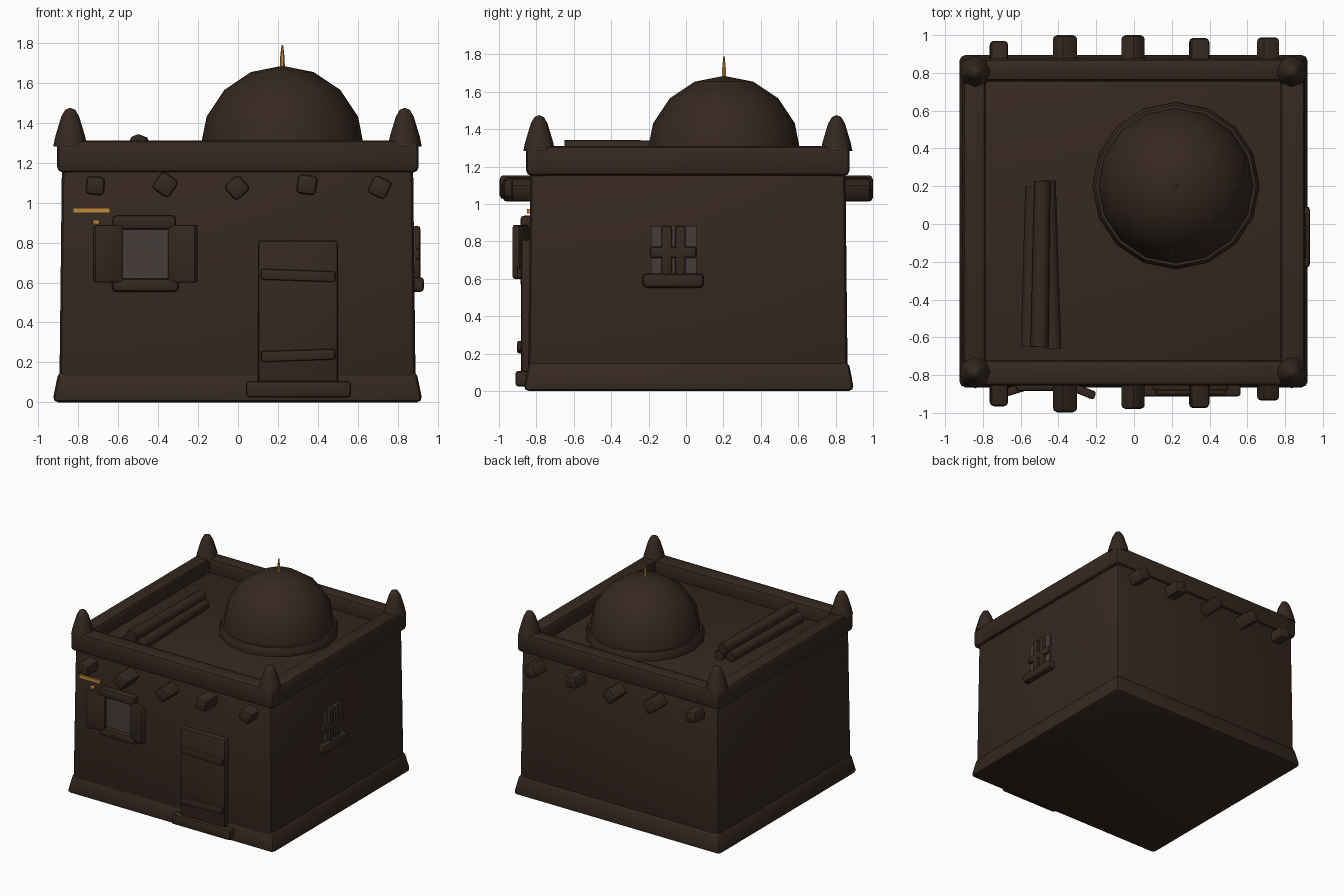
import bpy, bmesh, math, random
from mathutils import Matrix, Vector

if "Cube" in bpy.data.objects:
    bpy.data.objects.remove(bpy.data.objects["Cube"])

random.seed(4)


def material(name, col):
    m = bpy.data.materials.new(name)
    m.diffuse_color = (*col, 1)
    m.use_nodes = True
    m.node_tree.nodes["Principled BSDF"].inputs["Base Color"].default_value = m.diffuse_color
    return m


CLAY = material("clay", (0.036, 0.021, 0.014))
PANE = material("pane", (0.06, 0.045, 0.042))
GOLD = material("gold", (0.52, 0.26, 0.05))


def finish(bm, name, mat, angle=40):
    bmesh.ops.recalc_face_normals(bm, faces=bm.faces)
    me = bpy.data.meshes.new(name)
    bm.to_mesh(me)
    bm.free()
    ob = bpy.data.objects.new(name, me)
    bpy.context.collection.objects.link(ob)
    me.materials.append(mat)
    bpy.ops.object.select_all(action='DESELECT')
    ob.select_set(True)
    bpy.context.view_layer.objects.active = ob
    bpy.ops.object.shade_smooth_by_angle(angle=math.radians(angle))
    return ob


def box(name, x, y, z, bevel=0.0, mat=CLAY, taper=1.0, segs=2, rot=None):
    """Rounded box from (min, max) pairs; taper scales the top, rot = (angle, axis)."""
    bm = bmesh.new()
    bmesh.ops.create_cube(bm, size=1)
    size = Vector((x[1] - x[0], y[1] - y[0], z[1] - z[0]))
    mid = Vector((x[0] + x[1], y[0] + y[1], z[0] + z[1])) / 2
    for v in bm.verts:
        k = taper if v.co.z > 0 else 1
        v.co = Vector((v.co.x * size.x * k, v.co.y * size.y * k, v.co.z * size.z))
    if bevel:
        bmesh.ops.bevel(bm, geom=bm.edges[:], offset=bevel, segments=segs,
                        profile=0.5, affect='EDGES')
    if rot:
        bm.transform(Matrix.Rotation(math.radians(rot[0]), 4, rot[1]))
    bm.transform(Matrix.Translation(mid))
    return finish(bm, name, mat)


def lathe(name, profile, at, n, mat=CLAY, angle=50):
    """Spin a (radius, z) profile round a vertical axis."""
    bm = bmesh.new()
    rings = []
    for r, z in profile:
        if r == 0:
            rings.append([bm.verts.new((at[0], at[1], z))] * n)
        else:
            rings.append([bm.verts.new((at[0] + r * math.cos(2 * math.pi * i / n),
                                        at[1] + r * math.sin(2 * math.pi * i / n), z))
                          for i in range(n)])
    for a, b in zip(rings, rings[1:]):
        for i in range(n):
            j = (i + 1) % n
            bm.faces.new(list(dict.fromkeys([a[i], a[j], b[j], b[i]])))
    return finish(bm, name, mat, angle)


def log(name, a, b, r, n=8):
    a, b = Vector(a), Vector(b)
    bm = bmesh.new()
    bmesh.ops.create_cone(bm, cap_ends=True, segments=n, radius1=r, radius2=r * 0.9,
                          depth=(b - a).length)
    bm.transform(Matrix.Translation((a + b) / 2) @ (b - a).to_track_quat('Z', 'Y').to_matrix().to_4x4())
    return finish(bm, name, CLAY, 50)


# Main body: walls and foundation
box("walls", (-0.895, 0.89), (-0.845, 0.865), (0.02, 1.2), 0.035, taper=0.985)
lower = box("foundation_lower", (-0.93, 0.925), (-0.87, 0.9), (0, 0.16), 0.03, taper=0.965)

# Parapet bars round the roof
for nm, y in (("front", (-0.855, -0.72)), ("back", (0.755, 0.875))):
    box("parapet_" + nm, (-0.905, 0.905), y, (1.15, 1.312), 0.03)
for nm, x in (("left", (-0.907, -0.785)), ("right", (0.775, 0.905))):
    box("parapet_" + nm, x, (-0.85, 0.87), (1.152, 1.31), 0.03)

# Corner finials
for i, (x, y) in enumerate([(-0.84, -0.785), (0.835, -0.785), (-0.84, 0.805), (0.835, 0.805)]):
    lathe(f"corner_finial_{i}", [(0, 1.282), (0.085, 1.282), (0.075, 1.33), (0.045, 1.43),
                                 (0.025, 1.465), (0, 1.475)], (x, y), 8)

# Dome with collar and gold spike
DC = (0.222, 0.203)
dome = [(0.41 * math.cos(a), 1.275 + 0.41 * math.sin(a))
        for a in (math.radians(22.5 * k) for k in range(4))]
lathe("dome", [(0.41, 1.19)] + dome + [(0, 1.685)], DC, 16)
lathe("dome_collar", [(0.38, 1.185), (0.435, 1.19), (0.442, 1.23), (0.425, 1.265), (0.38, 1.27)],
      DC, 16)
lathe("dome_spike", [(0, 1.67), (0.013, 1.67), (0.011, 1.73), (0.004, 1.79), (0, 1.79)],
      DC, 6, GOLD)

# Roof beams that poke out front and back
for i, (x, z, f, b, r, t) in enumerate([
        (-0.715, 1.085, -0.965, 0.97, 0.047, 5), (-0.365, 1.09, -0.997, 1.0, 0.052, 35),
        (-0.005, 1.075, -0.98, 1.0, 0.05, 48), (0.345, 1.09, -0.975, 0.985, 0.05, 8),
        (0.71, 1.077, -0.935, 0.988, 0.05, 25)]):
    box(f"roof_beam_{i}", (x - r, x + r), (f, b), (z - r, z + r), 0.022, rot=(t, 'Y'))

# Stack of poles on the roof
log("roof_pole_left", (-0.555, -0.65, 1.235), (-0.535, 0.2, 1.235), 0.045)
log("roof_pole_right", (-0.43, -0.66, 1.235), (-0.455, 0.23, 1.235), 0.045)
log("roof_pole_top", (-0.5, -0.65, 1.295), (-0.485, 0.225, 1.295), 0.048)

# Front door with bands and step
box("door", (0.1, 0.5), (-0.882, -0.78), (0.08, 0.81), 0.015)
for i, z in enumerate((0.235, 0.635)):
    box(f"door_band_{i}", (0.115, 0.487), (-0.903, -0.86), (z - 0.027, z + 0.027), 0.01,
        rot=((-2, 2)[i], 'Y'))
box("door_step", (0.04, 0.565), (-0.912, -0.8), (0.025, 0.107), 0.015)

# Front window: pane, lintel, sill and open shutters
box("front_window_pane", (-0.585, -0.345), (-0.85, -0.8), (0.61, 0.87), mat=PANE)
box("front_window_lintel", (-0.628, -0.31), (-0.885, -0.8), (0.865, 0.938), 0.02)
box("front_window_sill", (-0.63, -0.298), (-0.885, -0.8), (0.553, 0.62), 0.02)
for nm, x, t in (("left", -0.65, 17), ("right", -0.276, -22)):
    box("shutter_" + nm, (x - 0.075, x + 0.075), (-0.905, -0.86), (0.6, 0.888), 0.012,
        rot=(t, 'Z'))

# Gold trim beside the window
box("gold_bar", (-0.825, -0.64), (-0.85, -0.82), (0.948, 0.974), mat=GOLD)
box("gold_stud", (-0.728, -0.692), (-0.855, -0.82), (0.885, 0.915), 0.008, mat=GOLD, segs=1)

# Right side barred window
box("side_window_pane", (0.84, 0.892), (-0.188, 0.055), (0.62, 0.882), mat=PANE)
for i, y in enumerate((-0.103, -0.03)):
    box(f"side_window_bar_{i}", (0.865, 0.913), (y - 0.028, y + 0.028), (0.61, 0.882), 0.012)
box("side_window_crossbar", (0.865, 0.91), (-0.19, 0.055), (0.712, 0.772), 0.012)
box("side_window_sill", (0.84, 0.932), (-0.232, 0.095), (0.552, 0.628), 0.022)
